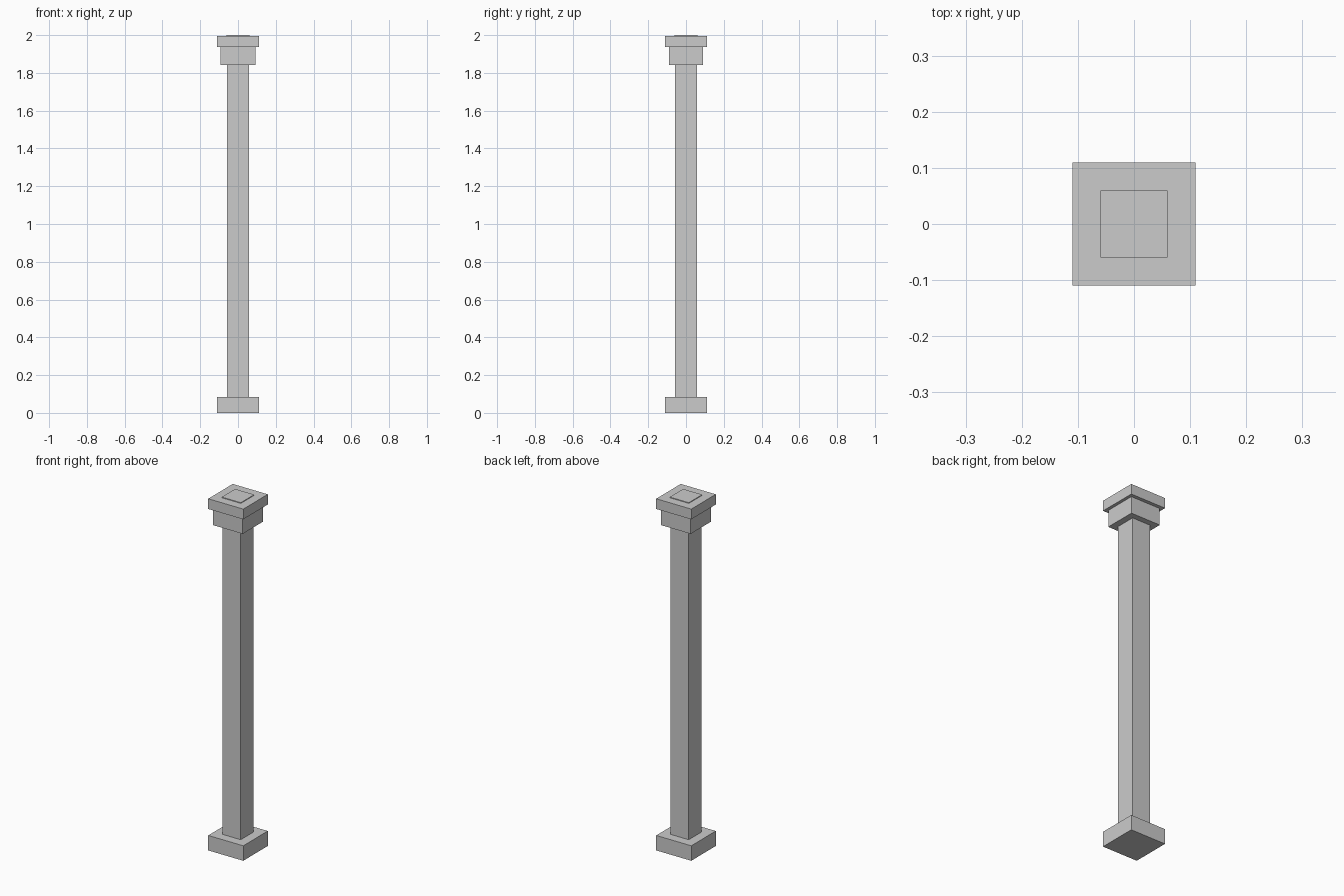
import bpy

if "Cube" in bpy.data.objects:
    bpy.data.objects.remove(bpy.data.objects["Cube"])


def block(name, width, depth, z0, z1):
    """Axis-aligned block centred on the column axis."""
    bpy.ops.mesh.primitive_cube_add(size=1, location=(0, 0, (z0 + z1) / 2))
    ob = bpy.context.object
    ob.name = name
    ob.scale = (width, depth, z1 - z0)
    bpy.ops.object.transform_apply(location=False, rotation=False, scale=True)
    return ob


# Foot of the column
block("base_plinth", 0.22, 0.22, 0.0, 0.085)

# Square shaft
block("shaft", 0.114, 0.114, 0.085, 1.843)

# Stepped capital
block("capital_neck", 0.185, 0.18, 1.843, 1.938)
block("capital_slab", 0.22, 0.22, 1.938, 1.996)

# Thin raised pad on top
block("top_pad", 0.12, 0.12, 1.996, 2.0)
